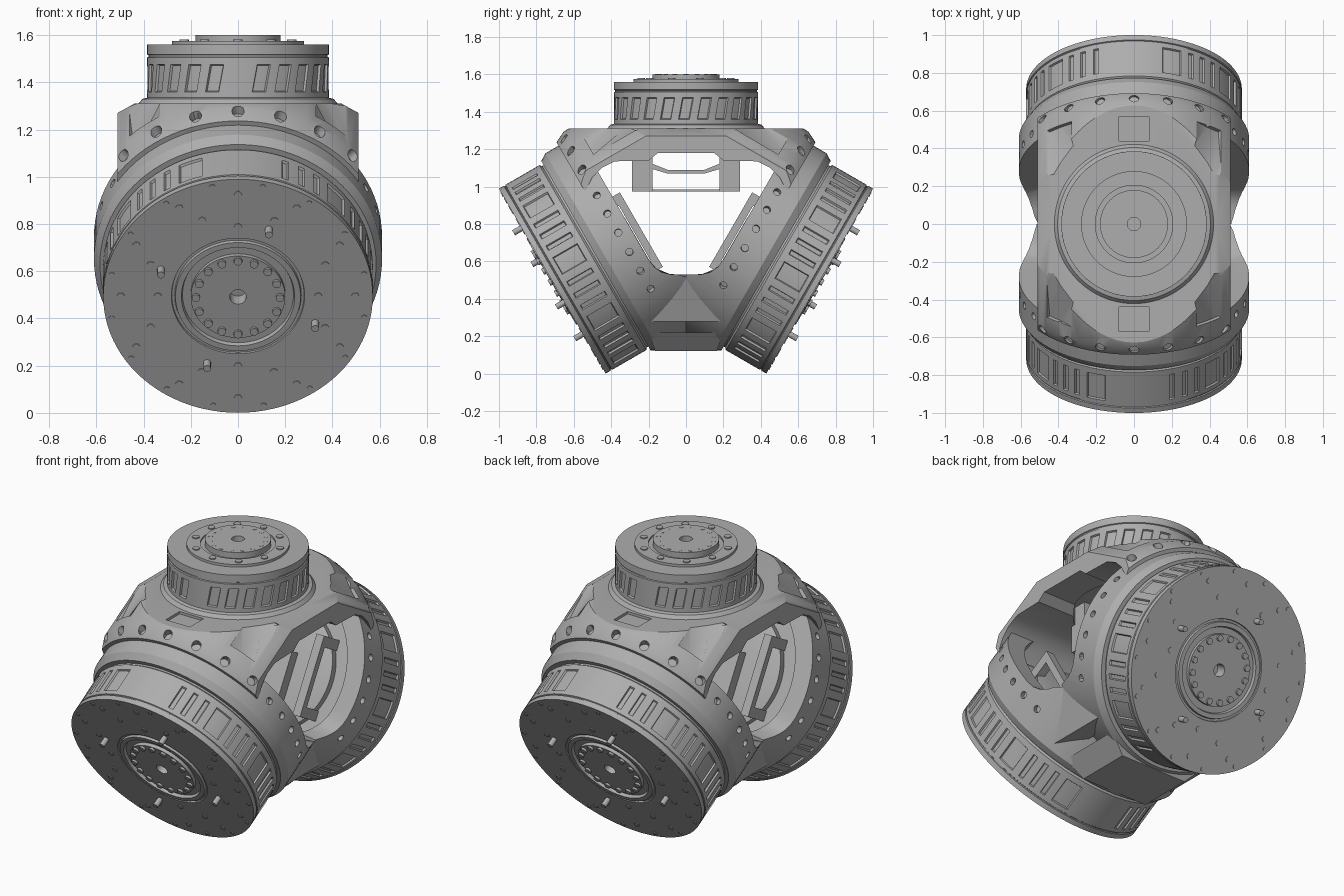
import bpy, bmesh, math
from mathutils import Matrix, Vector

cube = bpy.data.objects.get("Cube")
if cube:
    bpy.data.objects.remove(cube, do_unlink=True)

grey = bpy.data.materials.new("machined grey")
grey.use_nodes = True
grey.diffuse_color = (0.42, 0.42, 0.42, 1)
for node in grey.node_tree.nodes:
    if node.type == 'BSDF_PRINCIPLED':
        node.inputs["Base Color"].default_value = grey.diffuse_color

T, R = Matrix.Translation, Matrix.Rotation
I = Matrix.Identity(4)
HALF_TURN = R(math.pi, 4, 'Z')
# Drum frames: origin at the face centre, local z pointing out of the face
FRONT = T((0, -0.715, 0.495)) @ R(math.radians(120), 4, 'X')
SIDES = (("front", FRONT), ("back", HALF_TURN @ FRONT))
parts = []


def finish(name, bm, matrix=I, fix_normals=True):
    bm.transform(matrix)
    if fix_normals:
        bmesh.ops.recalc_face_normals(bm, faces=bm.faces)
    mesh = bpy.data.meshes.new(name)
    bm.to_mesh(mesh)
    bm.free()
    mesh.materials.append(grey)
    obj = bpy.data.objects.new(name, mesh)
    bpy.context.collection.objects.link(obj)
    parts.append(obj)
    return obj


def lathe(name, profile, matrix=I, segs=96, band=None, panels=()):
    """Spin (radius, height, twist) points; recess panels (start, width) in one band."""
    bm = bmesh.new()
    rings = []
    for r, z, *twist in profile:
        if r == 0:
            rings.append([bm.verts.new((0, 0, z))] * segs)
        else:
            angles = [math.tau * i / segs + sum(twist) for i in range(segs)]
            rings.append([bm.verts.new((r * math.cos(a), r * math.sin(a), z)) for a in angles])
    strips = []
    for low, high in zip(rings, rings[1:]):
        strip = []
        for i in range(segs):
            j = (i + 1) % segs
            corners = list(dict.fromkeys((low[i], low[j], high[j], high[i])))
            strip.append(bm.faces.new(corners))
        strips.append(strip)
    bmesh.ops.recalc_face_normals(bm, faces=bm.faces)
    for start, width in panels:
        faces = [strips[band][(start + k) % segs] for k in range(width)]
        bmesh.ops.inset_region(bm, faces=faces, thickness=0.004, use_even_offset=True)
        bmesh.ops.inset_region(bm, faces=faces, thickness=0.004, depth=-0.01,
                               use_even_offset=True)
    return finish(name, bm, matrix)


def prism(name, points, axis, lo, hi, matrix=I):
    place = {'x': lambda a, b, c: (c, a, b), 'y': lambda a, b, c: (a, c, b),
             'z': lambda a, b, c: (a, b, c)}[axis]
    bm = bmesh.new()
    low, high = ([bm.verts.new(place(a, b, c)) for a, b in points] for c in (lo, hi))
    bm.faces.new(low)
    bm.faces.new(high)
    for i in range(len(points)):
        bm.faces.new((low[i - 1], low[i], high[i], high[i - 1]))
    return finish(name, bm, matrix)


def box(name, centre, size, matrix=I):
    bm = bmesh.new()
    bmesh.ops.create_cube(bm, size=1, matrix=T(centre) @ Matrix.Diagonal((*size, 1)))
    return finish(name, bm, matrix)


def pins(name, places, radius, length, matrix=I):
    bm = bmesh.new()
    for m in places:
        bmesh.ops.create_cone(bm, cap_ends=True, segments=14, radius1=radius,
                              radius2=radius, depth=length, matrix=m)
    return finish(name, bm, matrix, fix_normals=False)


def hull(name, points):
    bm = bmesh.new()
    for p in points:
        bm.verts.new(p)
    bmesh.ops.convex_hull(bm, input=bm.verts)
    return finish(name, bm)


def circle(count, radius, z, start=0):
    return [R(math.tau * i / count + start, 4, 'Z') @ T((radius, 0, z)) for i in range(count)]


def cut(target, cutter, operation='DIFFERENCE'):
    mod = target.modifiers.new("cut", 'BOOLEAN')
    mod.operation, mod.object, mod.solver = operation, cutter, 'MANIFOLD'
    bpy.context.view_layer.objects.active = target
    bpy.context.view_layer.update()
    try:
        bpy.ops.object.modifier_apply(modifier=mod.name)
    except RuntimeError:
        mod.solver = 'EXACT'
        bpy.ops.object.modifier_apply(modifier=mod.name)
    parts.remove(cutter)
    bpy.data.objects.remove(cutter, do_unlink=True)


def drill(target, angles, radius, width):
    """Drill screw holes pointing in through the wall of the front ring."""
    for deg in angles:
        place = (R(math.radians(deg), 4, 'Z') @ T((radius, 0, -0.435))
                 @ R(math.pi / 2, 4, 'Y') @ R(0.1, 4, 'Z'))
        cut(target, pins("hole", [place], width, 0.06, FRONT))


def copy_to_back(obj, name):
    other = bpy.data.objects.new(name, obj.data.copy())
    other.data.transform(HALF_TURN)
    bpy.context.collection.objects.link(other)
    parts.append(other)


# Drums with recessed side panels and a stepped hub
drum = [(0, -0.06), (0.035, -0.06), (0.035, 0.008), (0.2, 0.008), (0.2, -0.012),
        (0.235, -0.012), (0.24, 0.006), (0.265, 0.006), (0.268, -0.008), (0.28, -0.008),
        (0.282, 0), (0.571, 0), (0.571, -0.03), (0.565, -0.033), (0.565, -0.037),
        (0.571, -0.04), (0.571, -0.06), (0.571, -0.22), (0.571, -0.25), (0.56, -0.26),
        (0.56, -0.3), (0, -0.3)]
slots = [(flank + 10 * g + s, w) for flank in (28, 76) for g in range(4)
         for s, w in ((0, 3), (4, 1), (6, 1), (8, 1))]
for side, M in SIDES:
    lathe(side + "_drum", drum, M, band=16, panels=slots)
    pins(side + "_hub_bolts", circle(16, 0.178, 0.01), 0.018, 0.02, M)
    pins(side + "_face_bolts", circle(12, 0.497, 0) + circle(8, 0.4, 0, 0.39)
         + circle(4, 0.34, 0), 0.016, 0.008, M)
    pins(side + "_rim_bolts", circle(16, 0.545, 0, 0.2), 0.012, 0.008, M)
    pins(side + "_locating_pins", circle(4, 0.352, 0.02, 1.19), 0.016, 0.06, M)

# Housing: a tilted shell per side, trimmed to a ring above and a web below
shell = [(0, -0.27), (0.585, -0.27), (0.61, -0.31), (0.61, -0.95), (0.5, -0.95),
         (0.5, -0.38), (0, -0.38)]
keep = [(0.001, -0.5), (0.001, 0.53), (-0.08, 0.53), (-0.13, 0.542), (-0.17, 0.57),
        (-0.2, 0.61), (-0.77, 1.6), (-2, 1.6), (-2, -0.5)]
housing = lathe("front_housing", shell, FRONT)
cut(housing, prism("keep", keep, 'x', -1, 1), 'INTERSECT')
drill(housing, [base + 11.3 * k for base in (0, 180)
                for k in (-2.6, -1.6, -0.6, 0.4, 1.4, 2.4)], 0.61, 0.02)
copy_to_back(housing, "back_housing")

# Top deck: arched bridge with sloped shoulders, rounded to follow the rings
outline = [(0.001, 1.31), (-0.65, 1.31), (-0.70, 1.25), (-0.54, 0.973), (-0.5, 1.05),
           (-0.45, 1.1), (-0.38, 1.135), (-0.2, 1.14), (-0.15, 1.18), (0.001, 1.18)]
deck = prism("front_deck", outline, 'x', -0.51, 0.51)
shoulder = [(0.42, 1.32), (0.515, 1.268), (0.515, 0.9), (-0.515, 0.9), (-0.515, 1.268),
            (-0.42, 1.32)]
cut(deck, prism("shoulder", shoulder, 'y', -0.9, 0.9), 'INTERSECT')
cut(deck, lathe("round", [(0, 0.5), (0.62, 0.5), (0.62, -0.37), (0.662, -0.45),
                          (0.662, -2.5), (0, -2.5)], FRONT), 'INTERSECT')
cut(deck, lathe("motor_bore", [(0, 1.0), (0.33, 1.0), (0.33, 1.245), (0, 1.245)]))
cut(deck, prism("pad", [(-0.08, -0.57), (0.08, -0.57), (0.08, -0.44), (-0.08, -0.44)],
                'z', 1.295, 1.4))
for lean in (53, 127):
    arc = [(radius * math.cos(math.radians(lean + d)), radius * math.sin(math.radians(lean + d)))
           for radius, steps in ((0.642, (-7, 0, 7)), (0.72, (7, 0, -7))) for d in steps]
    cut(deck, prism("pocket", arc, 'z', -0.8, -0.53, FRONT))
drill(deck, [90 + 16 * k for k in range(-3, 4)], 0.655, 0.026)
copy_to_back(deck, "back_deck")

# Lower bridge plate and the flat side panels between the rings
hull("lower_bridge", [(sx * x, sy * y, z) for x, y, z in ((0.22, 0.165, 0.12), (0.32, 0.2, 0.22))
                      for sx in (-1, 1) for sy in (-1, 1)])
for sx, hand in ((1, "left"), (-1, "right")):
    hull(hand + "_web_panel", [(sx * x, sy * y, z) for sy in (-1, 1) for x, y, z in
                               ((0.505, 0.02, 0.515), (0.41, 0.19, 0.28), (0.3, 0.19, 0.28),
                                (0.45, 0.02, 0.5))])

# Upper turret with slanted recesses
turret = [(0, 1.25), (0.43, 1.25), (0.43, 1.3), (0.405, 1.33), (0.385, 1.335), (0.385, 1.345),
          (0.385, 1.355, -0.03), (0.385, 1.48, 0.03), (0.385, 1.505), (0.379, 1.508),
          (0.379, 1.515), (0.385, 1.518), (0.385, 1.56), (0.28, 1.56), (0.28, 1.575),
          (0.205, 1.575), (0.205, 1.565), (0.18, 1.565), (0.18, 1.6), (0.035, 1.6),
          (0.035, 1.56), (0, 1.56)]
lathe("turret", turret, segs=72, band=6,
      panels=[(3 * i - 1, 2) for i in range(24) if i not in (6, 18)])
pins("turret_inner_bolts", circle(16, 0.153, 1.597), 0.013, 0.008)
pins("turret_outer_bolts", circle(10, 0.24, 1.575, 0.31), 0.02, 0.012)

# Inner covers, rails and circuit boards behind each drum
for side, M in SIDES:
    lathe(side + "_inner_cover", [(0, -0.37), (0.36, -0.37), (0.36, -0.42), (0.3, -0.44),
                                  (0.1, -0.44), (0.1, -0.41), (0, -0.41)], M)
    for sx, hand in ((1, "left"), (-1, "right")):
        box(f"{side}_{hand}_rail", (sx * 0.3, 0, -0.53), (0.05, 0.46, 0.04), M)
        for sy, end in ((1, "upper"), (-1, "lower")):
            box(f"{side}_{hand}_{end}_rail_foot", (sx * 0.3, sy * 0.2, -0.45),
                (0.05, 0.06, 0.16), M)
    box(side + "_board", (0, -0.05, -0.47), (0.26, 0.3, 0.07), M)

# Hanging bracket under the deck
for sy, end in ((-1, "front"), (1, "back")):
    for sx, hand in ((1, "left"), (-1, "right")):
        box(f"bracket_{end}_{hand}_leg", (sx * 0.17, sy * 0.235, 1.113), (0.06, 0.11, 0.276))
    box(f"bracket_{end}_crossbar", (0, sy * 0.24, 1.11), (0.34, 0.06, 0.1))
sling = [(0.2, 1.13), (0.1, 1.09), (-0.1, 1.09), (-0.2, 1.13), (-0.2, 1.1),
         (-0.1, 1.07), (0.1, 1.07), (0.2, 1.1)]
prism("bracket_sling", sling, 'x', -0.2, 0.2)
box("bracket_base", (0, 0, 0.98), (0.34, 0.5, 0.01))

# Smooth the round surfaces, keep machined edges sharp
bpy.ops.object.select_all(action='DESELECT')
for obj in parts:
    obj.select_set(True)
bpy.context.view_layer.objects.active = housing
bpy.ops.object.shade_smooth_by_angle(angle=math.radians(30))
